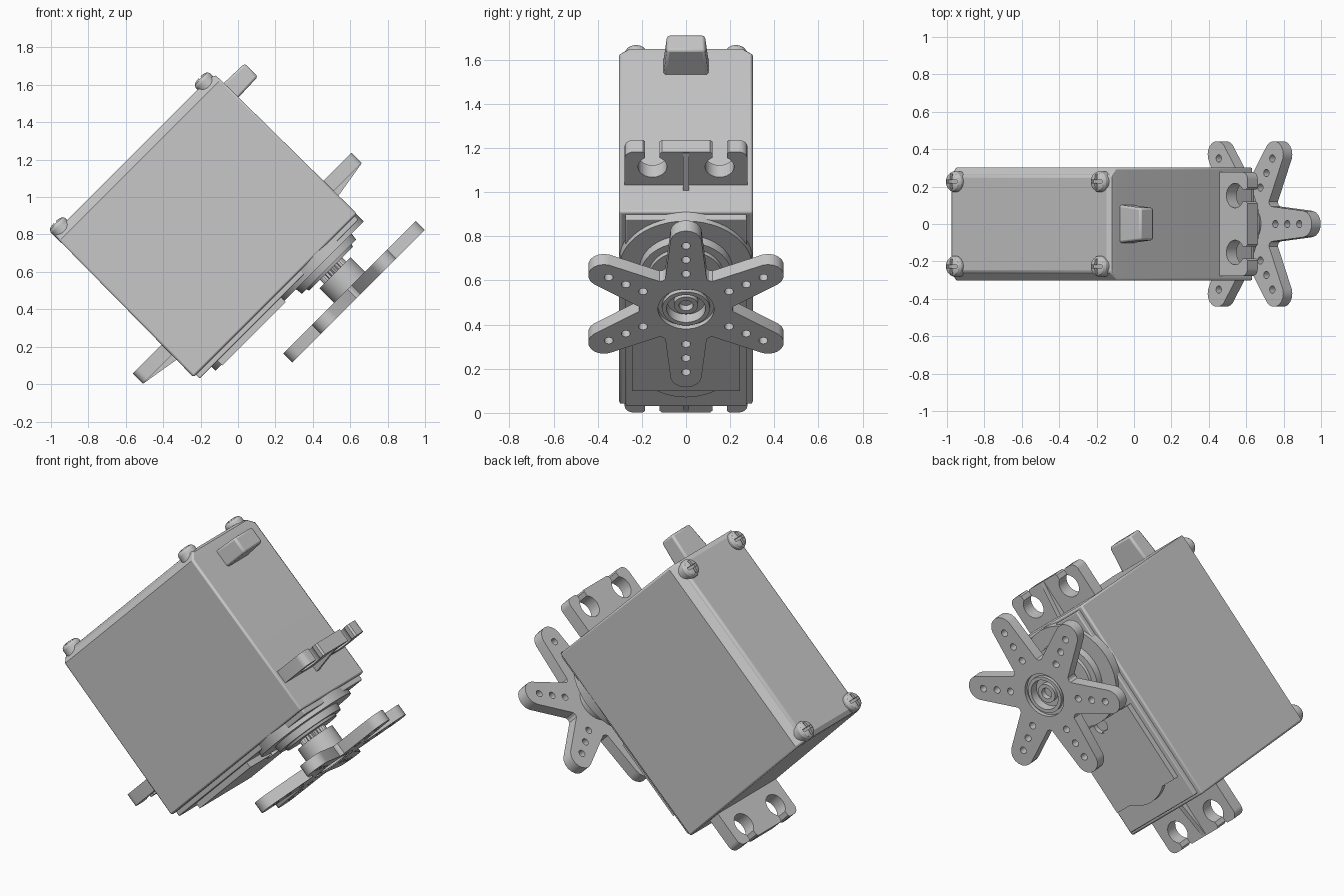
import bpy, bmesh, math
from mathutils import Matrix

old = bpy.data.objects.get("Cube")
if old:
    bpy.data.objects.remove(old)

# Tilted frame: local x = long side of the case, local z = output shaft direction
S = math.sqrt(0.5)
TILT = Matrix(((S, 0, S, 0), (0, -1, 0, 0), (S, 0, -S, 0), (0, 0, 0, 1)))
MID = 0.476      # middle of the case along its length
SHAFT = 0.788    # output shaft position along the length

grey = bpy.data.materials.new("plain grey")
grey.use_nodes = True
grey.diffuse_color = (0.57, 0.57, 0.57, 1)
grey.node_tree.nodes["Principled BSDF"].inputs["Base Color"].default_value = (0.57, 0.57, 0.57, 1)


def rect(hu, hv, w, u=MID, v=0):
    return [(u + a * hu, v + b * hv, w) for a, b in ((-1, -1), (1, -1), (1, 1), (-1, 1))]


def circle(r, w, u=SHAFT, v=0, n=48, tooth=0):
    return [(u + (r - tooth * (i % 2)) * math.cos(math.tau * i / n),
             v + (r - tooth * (i % 2)) * math.sin(math.tau * i / n), w) for i in range(n)]


def flat(outline, w):
    return [(u, v, w) for u, v in outline]


def make(name, *solids, bevel=0):
    """Join capped lofts, each a list of matching rings, into one object."""
    bm = bmesh.new()
    for rings in solids:
        loops = [[bm.verts.new(p) for p in ring] for ring in rings]
        for a, b in zip(loops, loops[1:]):
            for i in range(len(a)):
                j = (i + 1) % len(a)
                bm.faces.new((a[i], a[j], b[j], b[i]))
        bm.faces.new(loops[0][::-1])
        bm.faces.new(loops[-1])
    bmesh.ops.recalc_face_normals(bm, faces=bm.faces)
    mesh = bpy.data.meshes.new(name)
    bm.to_mesh(mesh)
    bm.free()
    mesh.materials.append(grey)
    obj = bpy.data.objects.new(name, mesh)
    bpy.context.collection.objects.link(obj)
    obj.matrix_world = TILT
    if bevel:
        mod = obj.modifiers.new("bevel", "BEVEL")
        mod.width, mod.segments, mod.limit_method = bevel, 2, "ANGLE"
        mod.angle_limit = math.radians(60)
    smooth(obj)
    return obj


def smooth(obj):
    bpy.ops.object.select_all(action="DESELECT")
    obj.select_set(True)
    bpy.context.view_layer.objects.active = obj
    bpy.ops.object.shade_smooth_by_angle(angle=math.radians(25))


def cut(obj, *solids):
    tool = make("cutter", *solids)
    tool.hide_render = True
    mod = obj.modifiers.new("cut", "BOOLEAN")
    mod.object, mod.solver, mod.use_self = tool, "EXACT", True
    bpy.context.view_layer.update()
    bpy.context.view_layer.objects.active = obj
    bpy.ops.object.modifier_apply(modifier="cut")
    bpy.data.objects.remove(tool)
    smooth(obj)


# Case with a chamfered lid
make("case", [rect(0.618, 0.303, -0.195), rect(0.609, 0.303, -1.216),
              rect(0.606, 0.264, -1.25), rect(0.58, 0.258, -1.265)], bevel=0.01)

# Gear cover: low step, raised panel with a notch, round bosses
make("cover_step", [rect(0.6, 0.275, -0.21), rect(0.6, 0.275, -0.165)], bevel=0.006)
panel = make("cover_panel", [rect(0.24, 0.245, -0.2, u=0.25), rect(0.24, 0.245, -0.13, u=0.25)])
cut(panel, [circle(0.045, -0.158, u=0.47), circle(0.045, -0.1, u=0.47)])
make("cover_end_boss", [circle(0.235, -0.2, u=0.2), circle(0.235, -0.135, u=0.2)])
make("shaft_boss", [circle(0.302, -0.2), circle(0.302, -0.14), circle(0.21, -0.14),
                    circle(0.205, -0.1), circle(0.17, -0.1), circle(0.165, -0.085)])
make("shaft_spline", [circle(0.084, -0.1, tooth=0.01), circle(0.084, -0.04, tooth=0.01)])

# Six-armed horn
star = []
for k in range(6):
    a = k * math.tau / 6
    for i in range(9):
        t = a + math.radians(-80 + 20 * i)
        star.append((SHAFT + 0.43 * math.cos(a) + 0.071 * math.cos(t),
                     0.43 * math.sin(a) + 0.071 * math.sin(t)))
    for d in (-4, 0, 4):
        b = a + math.radians(30 + d)
        r = 0.209 if d == 0 else 0.214
        star.append((SHAFT + r * math.cos(b), r * math.sin(b)))
horn = make("horn", [flat(star, 0.055), flat(star, 0.123)])
holes = []
for k in range(6):
    a = k * math.tau / 6
    for r in (0.225, 0.315, 0.405):
        u, v = SHAFT + r * math.cos(a), r * math.sin(a)
        holes.append([circle(0.02, w, u, v, 20) for w in (0.03, 0.15)])
recess = [circle(0.088, 0.065), circle(0.088, 0.1), circle(0.127, 0.1), circle(0.127, 0.15)]
cut(horn, recess, *holes)
make("horn_hub", [circle(0.117, -0.055), circle(0.117, 0.058)])
make("horn_collar", [circle(0.108, 0.07), circle(0.108, 0.12), circle(0.088, 0.12), circle(0.086, 0.068)])
make("horn_screw", [circle(0.055, 0.06), circle(0.055, 0.1), circle(0.032, 0.1), circle(0.03, 0.07)])

# Mounting ears with open keyholes and a thin gusset, one at each end
half = [(0.59, 0.278), (0.788, 0.278)]
half += [(0.788 + 0.04 * math.sin(math.radians(t)), 0.238 + 0.04 * math.cos(math.radians(t)))
         for t in range(15, 91, 15)]
half += [(0.828, 0.195), (0.818, 0.185)]
half += [(0.733 + 0.066 * math.cos(math.radians(t)), 0.152 + 0.066 * math.sin(math.radians(t)))
         for t in range(30, 331, 15)]
half += [(0.818, 0.119), (0.828, 0.109)]
outline = half + [(d, -v) for d, v in reversed(half)]
for side, root, w, label in ((1, MID, -0.368, "upper"), (-1, MID - 0.006, -0.361, "lower")):
    ear = [(root + side * d, v) for d, v in outline]
    make(label + "_mounting_ear", [flat(ear, w - 0.077), flat(ear, w)])
    fin = [(0.59, -0.01), (0.59, 0.04), (0.82, 0.002), (0.82, -0.01)]
    make(label + "_ear_gusset", [[(root + side * d, v, w + h) for d, h in fin] for v in (-0.014, 0.014)])

# Cable strain relief
make("cable_relief", [[(u, a * hv, -1.137 + b * hw) for a, b in ((-1, -1), (1, -1), (1, 1), (-1, 1))]
                      for u, hv, hw in ((1.05, 0.105, 0.056), (1.237, 0.086, 0.05))], bevel=0.012)

# Low domed lid screws with cross slots
for u, end in ((-0.08, "lower"), (1.015, "upper")):
    for v, hand in ((-0.226, "back"), (0.226, "front")):
        screw = make(end + "_" + hand + "_lid_screw",
                     [circle(r, w, u, v, 32) for r, w in
                      ((0.055, -1.2), (0.055, -1.28), (0.048, -1.294), (0.034, -1.302), (0.012, -1.305))])
        cut(screw, *[[rect(hu, hv, w, u, v) for w in (-1.28, -1.33)]
                     for hu, hv in ((0.04, 0.008), (0.008, 0.04))])
